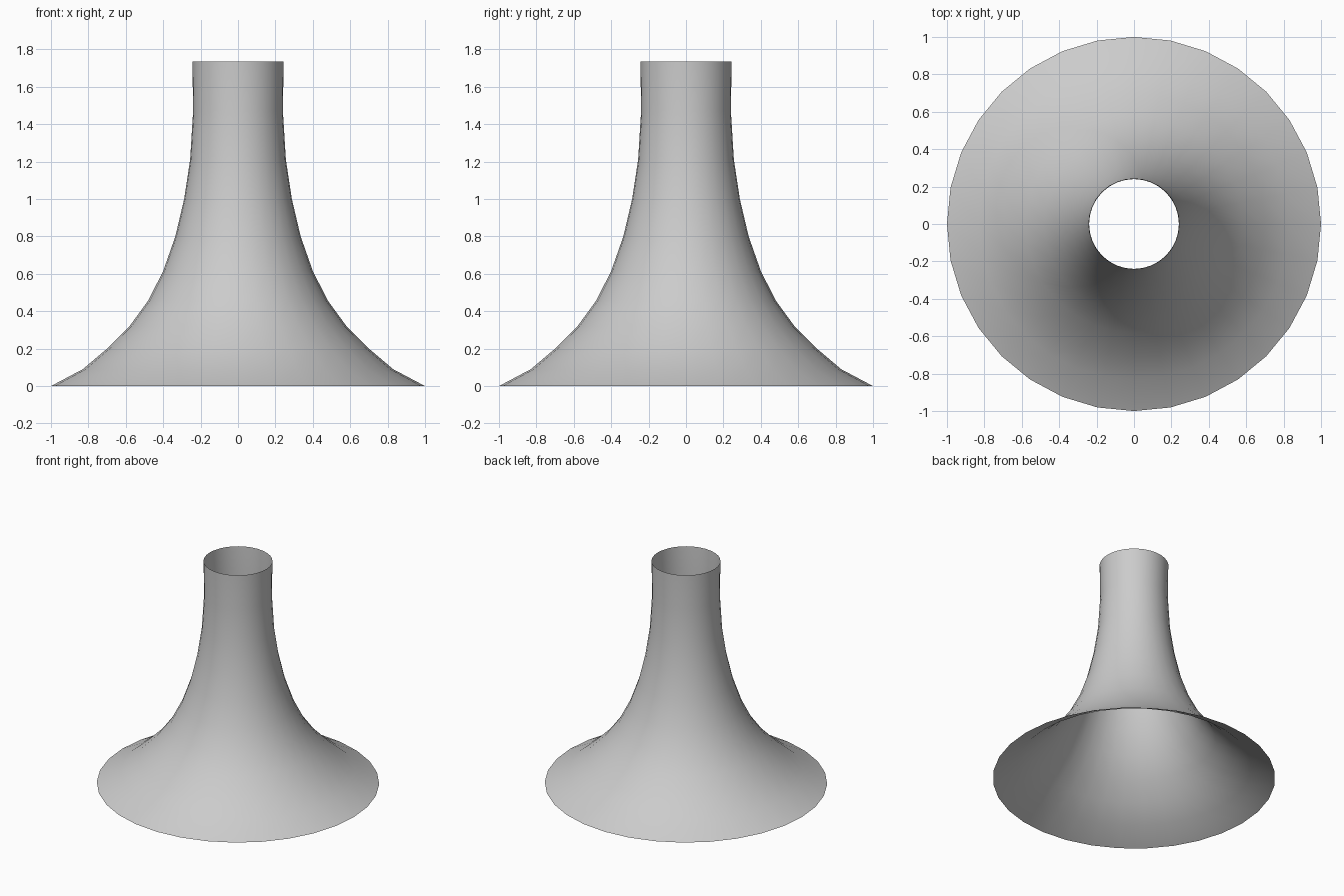
import bpy, bmesh, math

cube = bpy.data.objects.get("Cube")
if cube:
    bpy.data.objects.remove(cube, do_unlink=True)

SEGMENTS = 32

# Single grey surface colour
grey = bpy.data.materials.new("light_grey")
grey.use_nodes = True
colour = (0.6, 0.6, 0.6, 1)
grey.diffuse_color = colour
grey.node_tree.nodes["Principled BSDF"].inputs["Base Color"].default_value = colour

# Flared profile as (radius, height), from wide rim to open neck
profile = [(1.0, 0.0), (0.83, 0.09), (0.70, 0.20), (0.58, 0.32), (0.48, 0.457),
           (0.40, 0.615), (0.335, 0.80), (0.288, 1.0), (0.256, 1.21),
           (0.24, 1.47), (0.244, 1.735)]

# Revolve the profile into an open shell with no caps
bm = bmesh.new()
rings = []
for radius, height in profile:
    rings.append([bm.verts.new((radius * math.cos(math.tau * i / SEGMENTS),
                                radius * math.sin(math.tau * i / SEGMENTS), height))
                  for i in range(SEGMENTS)])
for low, high in zip(rings, rings[1:]):
    for i in range(SEGMENTS):
        j = (i + 1) % SEGMENTS
        bm.faces.new((low[i], low[j], high[j], high[i])).smooth = True

mesh = bpy.data.meshes.new("flared_bell")
bm.to_mesh(mesh)
bm.free()
mesh.materials.append(grey)
bell = bpy.data.objects.new("flared_bell", mesh)
bpy.context.collection.objects.link(bell)
